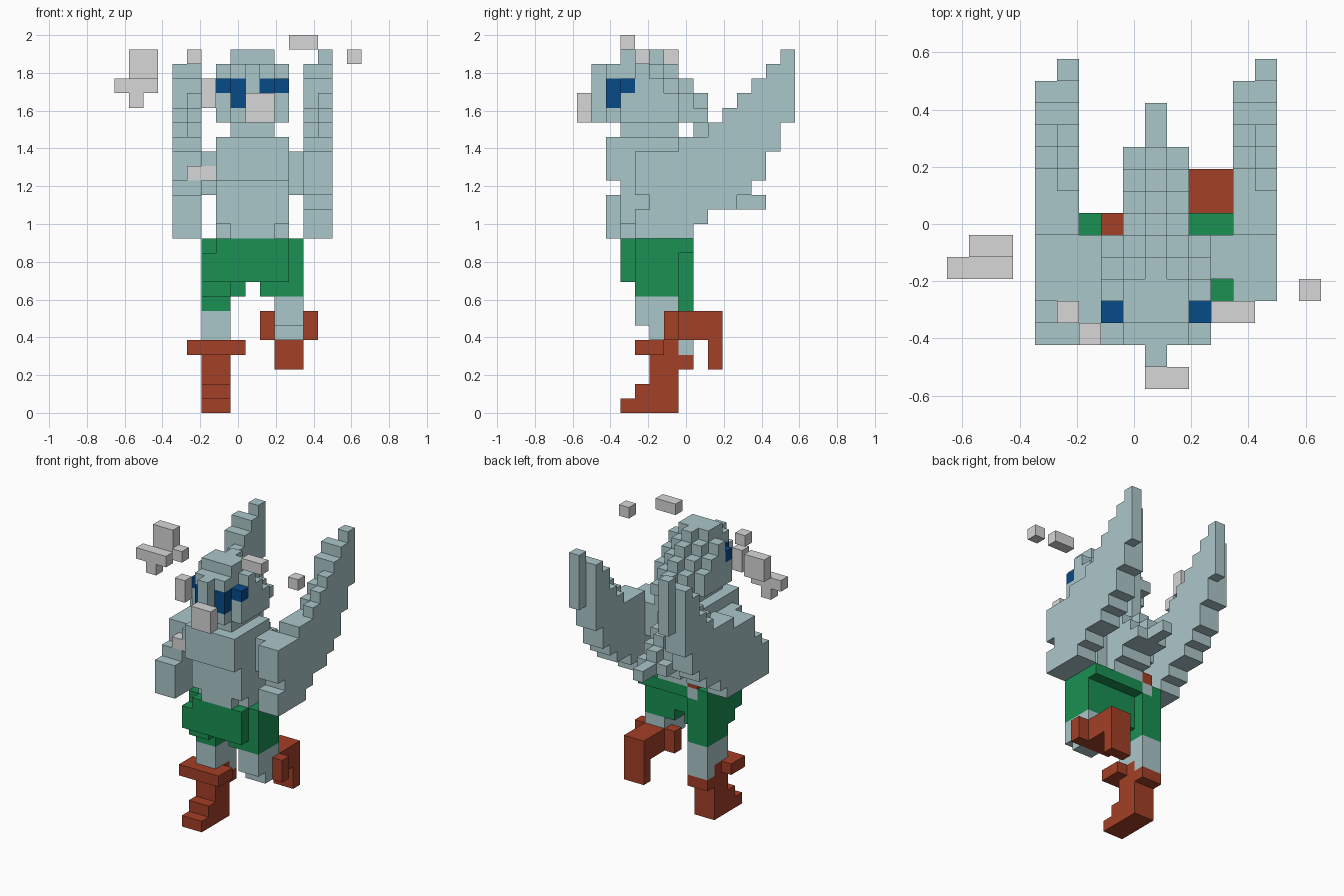
import bpy
import bmesh
from mathutils import Vector

default_cube = bpy.data.objects.get("Cube")
if default_cube:
    bpy.data.objects.remove(default_cube, do_unlink=True)

# One cell of the block grid, and the grid corner in world space
CELL = 2 / 26
ORIGIN = Vector((-8.5, -7.5, 0)) * CELL


def make_material(name, colour):
    material = bpy.data.materials.new(name)
    material.use_nodes = True
    rgba = (*colour, 1)
    material.diffuse_color = rgba
    shader = material.node_tree.nodes["Principled BSDF"]
    shader.inputs["Base Color"].default_value = rgba
    shader.inputs["Roughness"].default_value = 0.9
    return material


feather = make_material("feather grey blue", (0.41, 0.57, 0.59))
pale = make_material("pale grey", (0.68, 0.68, 0.68))
blue = make_material("eye blue", (0.002, 0.07, 0.25))
green = make_material("trouser green", (0.01, 0.28, 0.085))
red = make_material("boot red", (0.37, 0.05, 0.02))

parts = []
occupied = set()


def add_part(name, material, *boxes):
    """Each box is x range, y range, z range in cells; earlier parts win."""
    cells = set()
    for x0, x1, y0, y1, z0, z1 in boxes:
        cells.update((x, y, z) for x in range(x0, x1)
                     for y in range(y0, y1) for z in range(z0, z1))
    cells -= occupied
    occupied.update(cells)
    parts.append((name, material, cells))


def build_part(name, material, cells):
    """Make a mesh from the outer faces of the part's cells."""
    bm = bmesh.new()
    corners = {}

    def corner(point):
        key = tuple(round(value) for value in point)
        if key not in corners:
            corners[key] = bm.verts.new(ORIGIN + Vector(key) * CELL)
        return corners[key]

    for cell in sorted(cells):
        for axis in range(3):
            for side in (0, 1):
                step = Vector((0, 0, 0))
                step[axis] = 1
                base = Vector(cell)
                neighbour = base + step * (2 * side - 1)
                if tuple(int(value) for value in neighbour) in occupied:
                    continue
                u, v = Vector((0, 0, 0)), Vector((0, 0, 0))
                u[(axis + 1) % 3] = 1
                v[(axis + 2) % 3] = 1
                start = base + step * side
                loop = [start, start + u, start + u + v, start + v]
                if not side:
                    loop.reverse()
                bm.faces.new([corner(point) for point in loop])
    mesh = bpy.data.meshes.new(name)
    bm.to_mesh(mesh)
    bm.free()
    mesh.materials.append(material)
    obj = bpy.data.objects.new(name, mesh)
    bpy.context.collection.objects.link(obj)


# Small painted pieces come first so that they cut into the bigger parts
add_part("eyes", blue,
         (8, 9, 2, 3, 21, 23), (10, 11, 2, 3, 21, 23),
         (7, 8, 3, 4, 22, 23), (11, 12, 3, 4, 22, 23))
add_part("beak", pale, (9, 11, 0, 1, 20, 22))
add_part("back_patch", feather, (7, 8, 7, 8, 11, 12))
add_part("back_tab", red, (7, 8, 7, 8, 12, 13))

# Loose floating puffs
add_part("large_puff", pale, (1, 3, 6, 7, 23, 25),
         (0, 3, 5, 6, 22, 23), (1, 2, 5, 6, 21, 22))
add_part("top_puff", pale, (12, 14, 3, 4, 25, 26))
add_part("side_puff", pale, (16, 17, 4, 5, 24, 25))
add_part("brow_puff", pale, (5, 6, 3, 4, 24, 25))
add_part("cheek_puff", pale, (6, 7, 2, 3, 21, 23))
add_part("chest_puff", pale, (5, 7, 3, 4, 16, 17))

# Head with face ridge and crown
add_part("head", feather,
         (9, 10, 1, 2, 20, 24), (8, 11, 2, 6, 20, 24),
         (7, 12, 3, 6, 20, 22), (7, 12, 4, 5, 22, 24),
         (7, 12, 5, 6, 22, 23))
add_part("crown", feather, (8, 11, 3, 5, 24, 25), (9, 10, 5, 6, 24, 25))

# Feathers stepping down behind the head, with a raised middle ridge
for y in (6, 7, 8):
    top = 30 - y
    add_part("head_feathers", feather,
             (8, 11, y, y + 1, 20, top - 1), (9, 10, y, y + 1, 20, top))
add_part("side_feathers", feather,
         (7, 8, 6, 7, 20, 22), (11, 12, 6, 7, 20, 22))

# Body and shoulders
add_part("neck", feather, (8, 11, 3, 7, 19, 20))
add_part("chest", feather,
         (7, 12, 2, 7, 16, 19), (7, 12, 3, 7, 13, 16),
         (8, 11, 3, 7, 12, 13), (7, 12, 4, 7, 12, 13))
add_part("shoulders", feather, (6, 7, 4, 7, 15, 18), (12, 13, 5, 7, 15, 18),
         (6, 7, 3, 4, 17, 18))

# Back and tail with the same raised ridge
add_part("back", feather, (8, 11, 7, 8, 12, 18), (9, 10, 7, 8, 18, 19),
         (8, 11, 8, 9, 13, 17), (9, 10, 8, 9, 17, 20))
add_part("tail", feather,
         (8, 11, 9, 10, 14, 16), (8, 11, 10, 11, 14, 15),
         (9, 10, 9, 10, 16, 17), (9, 10, 10, 11, 15, 16),
         (9, 10, 11, 13, 14, 15))

# Wings: lower and upper height for each row, from front to back
wing_rows = [(12, 18), (12, 18), (12, 18), (12, 19), (13, 19), (14, 20),
             (14, 21), (15, 22), (16, 23), (18, 24), (20, 25)]
for name, x in (("right_wing", 4), ("left_wing", 13)):
    boxes = []
    for y, (low, high) in enumerate(wing_rows, start=4):
        dip = 1 if 9 <= y <= 11 else 0
        boxes.append((x + 1, x + 2, y, y + 1, low, high))
        if y < 14:
            boxes.append((x, x + 1, y, y + 1, low, high - dip))
    if name == "right_wing":
        boxes += [(x, x + 2, 2, 3, 12, 15), (x, x + 2, 3, 4, 12, 16)]
    else:
        # Notch between the front of the wing and its lowest feather
        boxes[:2] = [(x, x + 2, 4, 5, 12, 14), (x, x + 2, 4, 5, 15, 18)]
    add_part(name, feather, *boxes)

# Trousers
add_part("trousers", green,
         (6, 13, 4, 7, 9, 12), (6, 13, 7, 8, 11, 12),
         (6, 12, 3, 4, 9, 11), (7, 12, 3, 4, 11, 12))
add_part("right_trouser_leg", green, (6, 8, 4, 8, 8, 11),
         (8, 9, 5, 7, 8, 9), (6, 8, 5, 8, 7, 8))
add_part("left_trouser_leg", green, (10, 13, 4, 7, 8, 9))

# Standing leg with boot
add_part("right_boot", red,
         (6, 8, 3, 7, 0, 1), (6, 8, 4, 7, 1, 2), (6, 8, 5, 7, 2, 3),
         (6, 8, 5, 8, 3, 4))
add_part("right_cuff", red, (5, 9, 4, 6, 4, 5), (6, 8, 6, 7, 4, 5))
add_part("right_leg", feather, (6, 8, 7, 8, 4, 5), (6, 8, 5, 8, 5, 7))

# Raised leg with boot kicked back
add_part("left_leg", feather, (11, 13, 4, 7, 7, 8),
         (11, 13, 4, 6, 6, 7), (11, 13, 5, 6, 5, 6))
add_part("left_cuff", red, (10, 14, 6, 7, 5, 7))
add_part("left_boot", red, (11, 13, 7, 10, 5, 7), (11, 13, 9, 10, 3, 5))

for part in parts:
    build_part(*part)
